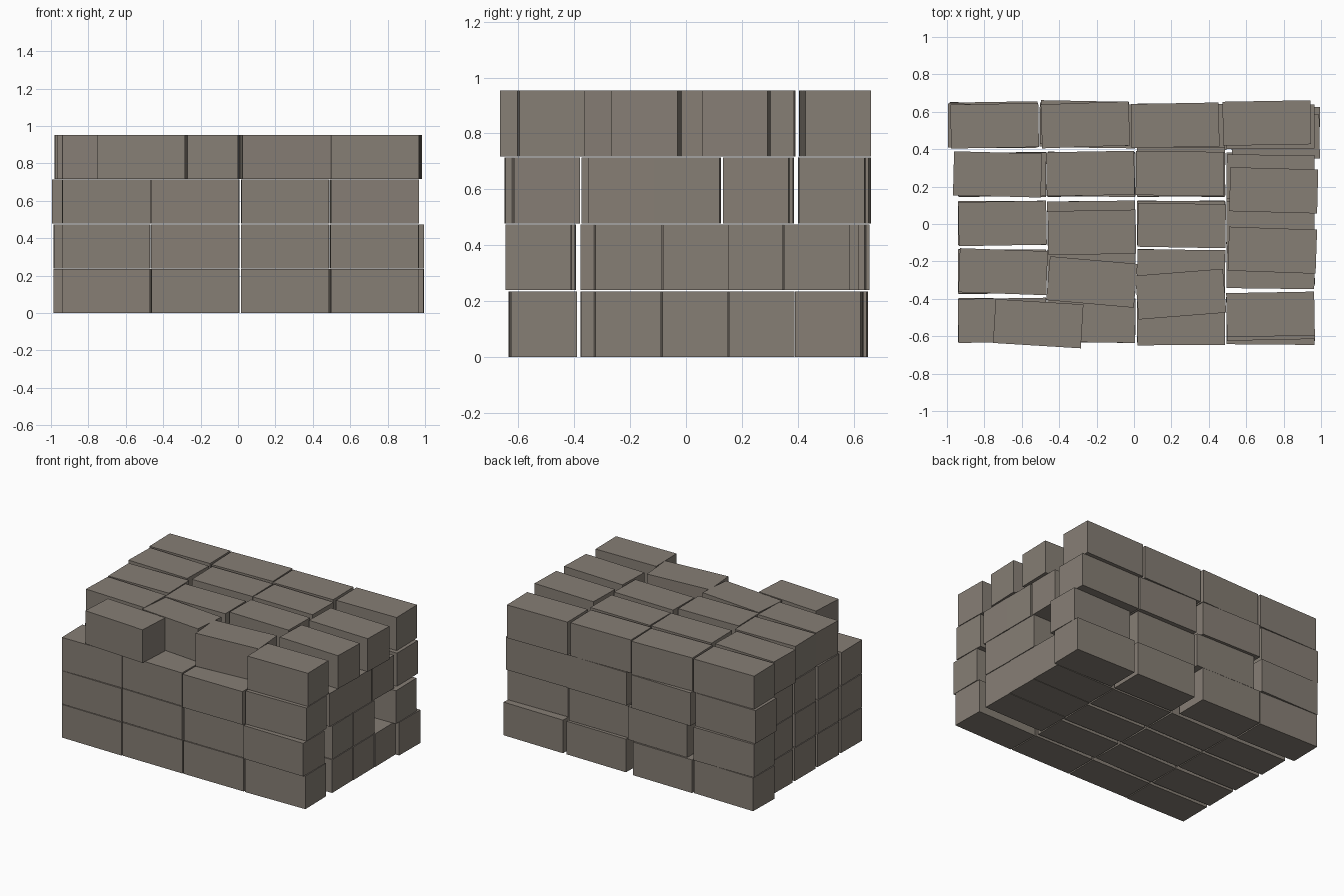
import bpy
import math
import random

random.seed(4)

BRICK = (0.47, 0.235, 0.235)
LAYER = 0.2393

stone = bpy.data.materials.new("grey_brown_stone")
stone.diffuse_color = (0.24, 0.21, 0.178, 1)


def brick(layer, x, y, angle):
    """One block resting on its layer, turned by angle degrees."""
    bpy.ops.mesh.primitive_cube_add(
        size=1, location=(x, y, layer * LAYER + BRICK[2] / 2),
        rotation=(0, 0, math.radians(angle)))
    obj = bpy.context.object
    obj.name = f"brick_layer_{layer + 1}"
    obj.scale = BRICK
    obj.data.materials.append(stone)


# Lower three layers: depth positions of the bricks in each of four columns
COLUMNS = (-0.705, -0.228, 0.252, 0.73)
ROWS = (-0.515, -0.255, 0.005, 0.265, 0.525)
RIGHT_ROWS = (
    (-0.512, -0.21, 0.03, 0.268, 0.51),
    (-0.527, -0.21, 0.035, 0.465),
    (-0.502, -0.228, 0.003, 0.252, 0.52),
)
# Bricks that slipped out of line: (layer, column, row) -> x, y
SLIPPED = {
    (0, 3, 4): (0.758, 0.51), (0, 2, 4): (0.26, 0.515),
    (0, 1, 4): (-0.27, 0.53), (0, 0, 4): (-0.75, 0.53),
    (1, 3, 3): (0.757, 0.465), (1, 2, 4): (0.25, 0.50),
    (2, 0, 4): (-0.76, 0.525), (2, 1, 4): (-0.265, 0.54),
    (2, 2, 0): (0.252, -0.53), (1, 0, 4): (-0.75, 0.535),
}
for layer in range(3):
    for c, x in enumerate(COLUMNS):
        for r, y in enumerate(RIGHT_ROWS[layer] if c == 3 else ROWS):
            px, py = SLIPPED.get((layer, c, r), (x, y))
            brick(layer, px, py, random.uniform(-1.2, 1.2))

# Loose top layer: x, y, angle
TOP = (
    (-0.745, 0.525, 1), (-0.26, 0.53, 2), (0.22, 0.528, 1), (0.71, 0.54, 1),
    (-0.73, 0.265, -1.5), (-0.233, 0.27, 1), (0.245, 0.27, -0.5),
    (-0.703, 0.003, 1), (-0.225, -0.045, 1), (0.255, -0.008, -1),
    (-0.70, -0.255, -2), (-0.225, -0.31, -5), (0.25, -0.375, 4.5),
    (0.747, 0.18, -1.5), (0.74, -0.14, -2), (0.73, -0.483, 1),
    (-0.512, -0.533, -3.5),
)
for x, y, angle in TOP:
    brick(3, x, y, angle)
